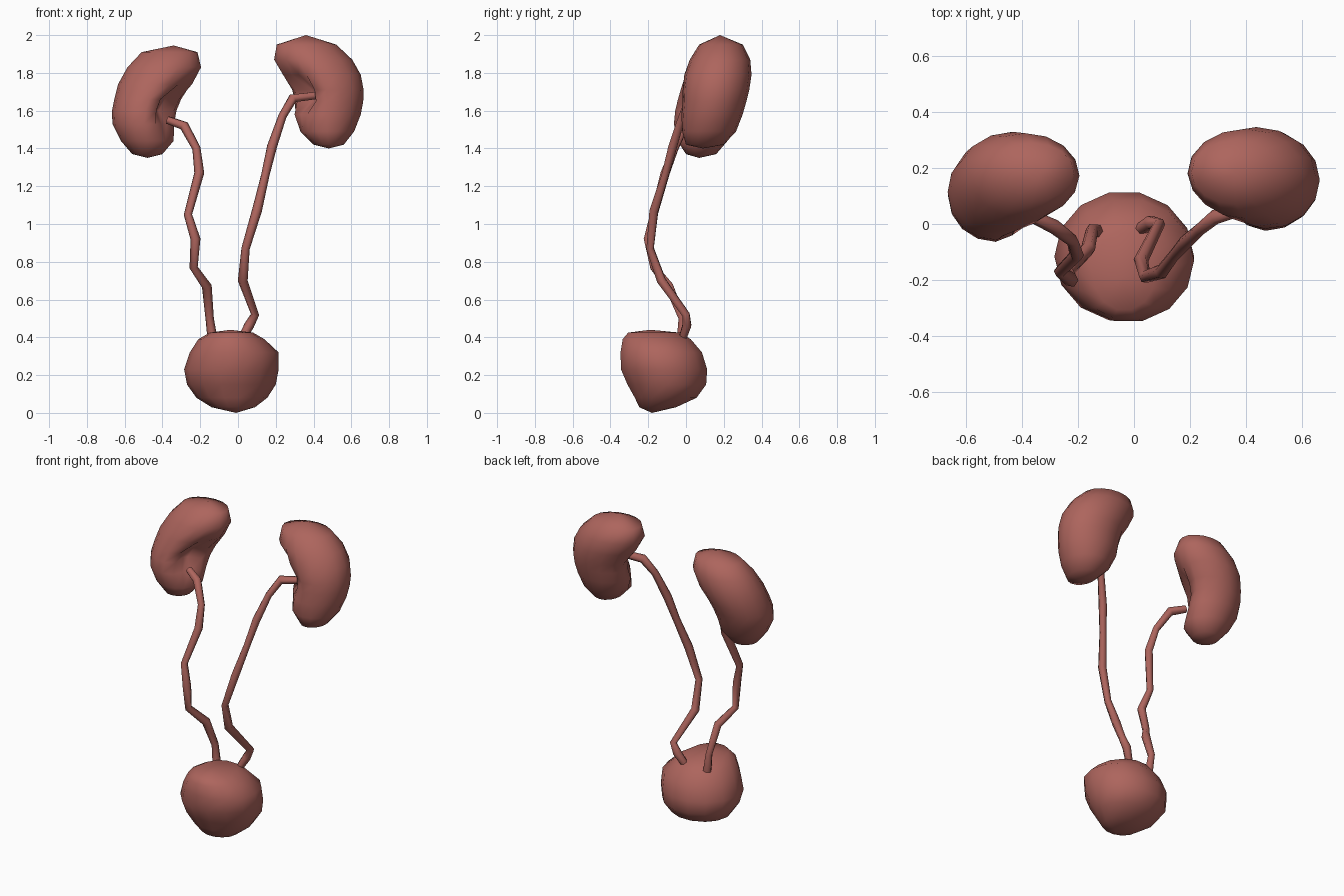
import bpy, bmesh
from math import sin, cos, pi, exp, atan2

if "Cube" in bpy.data.objects:
    bpy.data.objects.remove(bpy.data.objects["Cube"])

mat = bpy.data.materials.new("tissue")
mat.diffuse_color = (0.42, 0.13, 0.11, 1)
mat.use_nodes = True
mat.node_tree.nodes["Principled BSDF"].inputs["Base Color"].default_value = mat.diffuse_color


def finish(ob):
    ob.data.materials.append(mat)
    bpy.context.view_layer.objects.active = ob
    for o in bpy.context.selected_objects:
        o.select_set(False)
    ob.select_set(True)
    bpy.ops.object.shade_smooth_by_angle(angle=pi / 2.5)


def organ(name, bottom, slices, top, sides=14, dent=None):
    """Loft ellipses (z, x0, x1, y0, y1) between two tips; dent = (angle, z, depth)."""
    bm = bmesh.new()
    rings = []
    for z, x0, x1, y0, y1 in slices:
        ring = []
        for i in range(sides):
            a = 2 * pi * i / sides
            f = 1
            if dent:
                d = atan2(sin(a - dent[0]), cos(a - dent[0]))
                f -= dent[2] * exp(-(d / 0.5) ** 2 - ((z - dent[1]) / 0.1) ** 2)
            ring.append(bm.verts.new(((x0 + x1) / 2 + f * cos(a) * (x1 - x0) / 2,
                                      (y0 + y1) / 2 + f * sin(a) * (y1 - y0) / 2, z)))
        rings.append(ring)
    lo, hi = bm.verts.new(bottom), bm.verts.new(top)
    for i in range(sides):
        j = (i + 1) % sides
        bm.faces.new((lo, rings[0][j], rings[0][i]))
        bm.faces.new((hi, rings[-1][i], rings[-1][j]))
        for a, b in zip(rings, rings[1:]):
            bm.faces.new((a[i], a[j], b[j], b[i]))
    me = bpy.data.meshes.new(name)
    bm.to_mesh(me)
    bm.free()
    ob = bpy.data.objects.new(name, me)
    bpy.context.collection.objects.link(ob)
    finish(ob)


def tube(name, pts, r=0.024):
    cu = bpy.data.curves.new(name, 'CURVE')
    cu.dimensions = '3D'
    cu.bevel_depth = r
    cu.bevel_resolution = 1
    cu.use_fill_caps = True
    sp = cu.splines.new('POLY')
    sp.points.add(len(pts) - 1)
    for i, (p, q) in enumerate(zip(sp.points, pts)):
        p.co = (*q, 1)
        p.radius = 1.1 if i % 2 else 0.92
    ob = bpy.data.objects.new(name, cu)
    bpy.context.collection.objects.link(ob)
    bpy.context.view_layer.objects.active = ob
    for o in bpy.context.selected_objects:
        o.select_set(False)
    ob.select_set(True)
    bpy.ops.object.convert(target='MESH')
    finish(bpy.context.object)


# bladder
organ("bladder", (-.01, -.18, 0), [
    (.03, -.14, .09, -.25, -.05), (.08, -.22, .155, -.275, .06),
    (.15, -.27, .2, -.315, .112), (.23, -.285, .215, -.35, .118),
    (.32, -.255, .215, -.352, .09), (.39, -.21, .14, -.34, .03),
    (.425, -.15, .08, -.31, -.03)], (-.04, -.19, .44))

# kidneys, each with its hilum pocket facing inward and forward
organ("kidney_high", (.48, .09, 1.4), [
    (1.42, .40, .56, 0, .2), (1.49, .33, .615, -.02, .265),
    (1.58, .29, .65, -.025, .30), (1.65, .285, .663, -.02, .32),
    (1.71, .27, .665, -.02, .335), (1.79, .225, .65, -.01, .347),
    (1.87, .19, .605, .02, .34), (1.95, .205, .52, .07, .30)],
    (.36, .18, 2.0), 16, (pi * 1.19, 1.69, .72))
organ("kidney_low", (-.48, .07, 1.35), [
    (1.37, -.56, -.40, 0, .16), (1.44, -.62, -.34, -.045, .22),
    (1.53, -.665, -.325, -.065, .26), (1.60, -.667, -.31, -.06, .29),
    (1.66, -.655, -.285, -.045, .31), (1.74, -.635, -.235, -.02, .33),
    (1.83, -.585, -.195, .02, .325), (1.91, -.51, -.215, .08, .29)],
    (-.34, .18, 1.945), 16, (-pi * .19, 1.62, .72))

# ureters
tube("ureter_high", [
    (.41, .06, 1.68), (.29, .025, 1.665), (.235, -.02, 1.57), (.18, -.07, 1.41),
    (.145, -.11, 1.26), (.10, -.17, 1.07), (.04, -.19, .87), (.025, -.13, .70),
    (.09, .0, .52), (.06, .005, .465), (.02, -.02, .39)])
tube("ureter_low", [
    (-.37, .03, 1.55), (-.285, -.01, 1.52), (-.22, -.06, 1.40), (-.205, -.11, 1.27),
    (-.265, -.17, 1.05), (-.225, -.20, .92), (-.235, -.17, .77), (-.165, -.09, .67),
    (-.15, -.02, .5), (-.135, -.025, .39)])
